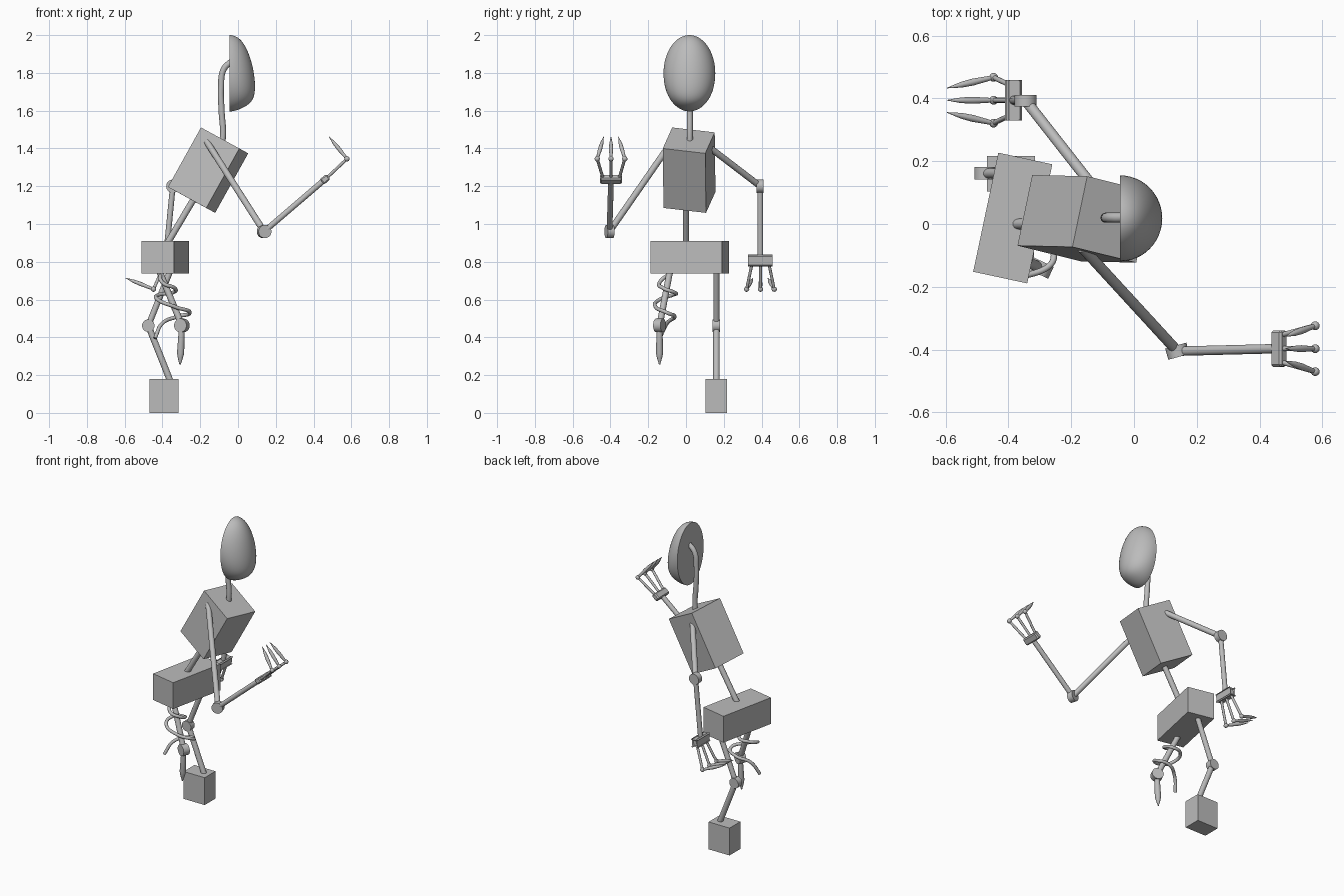
import bpy, bmesh, math
from mathutils import Vector, Matrix

if "Cube" in bpy.data.objects:
    bpy.data.objects.remove(bpy.data.objects["Cube"])

grey = bpy.data.materials.new("plain_grey")
grey.diffuse_color = (0.5, 0.5, 0.5, 1)
grey.use_nodes = True
grey.node_tree.nodes["Principled BSDF"].inputs["Base Color"].default_value = grey.diffuse_color


def finish(bm, name, smooth=True):
    bmesh.ops.recalc_face_normals(bm, faces=bm.faces)
    me = bpy.data.meshes.new(name)
    bm.to_mesh(me)
    bm.free()
    me.materials.append(grey)
    ob = bpy.data.objects.new(name, me)
    bpy.context.collection.objects.link(ob)
    if smooth:
        bpy.ops.object.select_all(action='DESELECT')
        ob.select_set(True)
        bpy.context.view_layer.objects.active = ob
        bpy.ops.object.shade_smooth_by_angle(angle=math.radians(40))
    return ob


def box(name, centre, a, b, c, bevel=0):
    """Box spanned by three full edge vectors."""
    bm = bmesh.new()
    bmesh.ops.create_cube(bm, size=1)
    a, b, c = Vector(a), Vector(b), Vector(c)
    for v in bm.verts:
        v.co = Vector(centre) + a * v.co.x + b * v.co.y + c * v.co.z
    if bevel:
        bmesh.ops.bevel(bm, geom=bm.edges[:], offset=bevel, segments=1, affect='EDGES')
    return finish(bm, name, False)


def rod(name, p, q, profile, sides=20):
    """Round part from p to q; profile lists (fraction along, radius)."""
    p, q = Vector(p), Vector(q)
    turn = (q - p).to_track_quat('Z', 'Y')
    bm = bmesh.new()
    rings = []
    for t, r in profile:
        rings.append([bm.verts.new(p.lerp(q, t) + turn @ Vector(
            (r * math.cos(2 * math.pi * i / sides), r * math.sin(2 * math.pi * i / sides), 0)))
            for i in range(sides)])
    for lo, hi in zip(rings, rings[1:]):
        for i in range(sides):
            j = (i + 1) % sides
            bm.faces.new((lo[i], lo[j], hi[j], hi[i]))
    bm.faces.new(rings[0])
    bm.faces.new(rings[-1])
    return finish(bm, name)


def tube(name, p, q, r):
    return rod(name, p, q, [(0, r), (1, r)])


def disc(name, centre, axis, r, width):
    c, h = Vector(centre), Vector(axis).normalized() * width / 2
    return rod(name, c - h, c + h, [(0, r), (1, r)], 32)


def ball(name, centre, r):
    bm = bmesh.new()
    bmesh.ops.create_uvsphere(bm, u_segments=16, v_segments=10, radius=r,
                              matrix=Matrix.Translation(centre))
    return finish(bm, name)


def cable(name, points, r):
    cu = bpy.data.curves.new(name, 'CURVE')
    cu.dimensions = '3D'
    cu.bevel_depth, cu.bevel_resolution, cu.resolution_u = r, 4, 10
    cu.use_fill_caps = True
    sp = cu.splines.new('BEZIER')
    sp.bezier_points.add(len(points) - 1)
    for bp, co in zip(sp.bezier_points, points):
        bp.co = co
        bp.handle_left_type = bp.handle_right_type = 'AUTO'
    cu.materials.append(grey)
    ob = bpy.data.objects.new(name, cu)
    bpy.context.collection.objects.link(ob)


# Head: half egg with a flat back, fullest below the middle
bm = bmesh.new()
bmesh.ops.create_uvsphere(bm, u_segments=48, v_segments=32, radius=1)
cut = bmesh.ops.bisect_plane(bm, geom=bm.verts[:] + bm.edges[:] + bm.faces[:], dist=1e-5,
                             plane_co=(0, 0, 0), plane_no=(-1, 0, 0), clear_outer=True)
bmesh.ops.holes_fill(bm, edges=[e for e in bm.edges if e.is_boundary])
for v in bm.verts:
    x, y, z = v.co
    v.co = (-0.045 + 0.135 * x, 0.018 + 0.137 * y,
            1.798 + 0.202 * z - 0.07 * x * (1 - z * z))
finish(bm, "head")

# Neck, torso, spine, pelvis
cable("neck", [(-0.10, 0.02, 1.36), (-0.08, 0.02, 1.46), (-0.087, 0.02, 1.6),
               (-0.09, 0.02, 1.72), (-0.075, 0.02, 1.82), (-0.03, 0.02, 1.865)], 0.016)
box("torso", (-0.1585, 0.0165, 1.285), (0.203, -0.05, -0.111),
    (0.047, 0.225, -0.026), (0.175, -0.004, 0.315))
tube("spine", (-0.39, 0, 0.87), (-0.2, 0, 1.19), 0.017)
box("pelvis", (-0.386, 0.019, 0.824), (0.172, -0.037, 0), (0.08, 0.379, 0), (0, 0, 0.173))

# Whole leg with block foot
knee = (-0.475, 0.161, 0.462)
tube("left_thigh", (-0.355, 0.161, 0.76), knee, 0.016)
disc("left_knee", knee, (0, 1, 0), 0.033, 0.04)
tube("left_shin", knee, (-0.355, 0.161, 0.16), 0.017)
box("left_foot", (-0.392, 0.16, 0.09), (0.153, 0, 0), (0, 0.112, 0), (0, 0, 0.18))

# Broken leg: pointed shin and a loose cable coiled round the thigh
knee = (-0.297, -0.14, 0.463)
tube("right_thigh", (-0.42, -0.083, 0.76), knee, 0.017)
disc("right_knee", knee, (0.42, 0.91, 0), 0.036, 0.042)
rod("right_shin_stump", knee, (-0.307, -0.14, 0.255),
    [(0, 0.015), (0.7, 0.019), (0.82, 0.014), (1, 0.003)])
cable("loose_cable", [(-0.41, -0.075, 0.745), (-0.40, -0.14, 0.69), (-0.335, -0.12, 0.66),
                      (-0.345, -0.06, 0.637), (-0.42, -0.07, 0.625), (-0.425, -0.14, 0.6),
                      (-0.33, -0.16, 0.56), (-0.255, -0.10, 0.53), (-0.32, -0.06, 0.51),
                      (-0.40, -0.10, 0.475), (-0.44, -0.14, 0.395)], 0.01)


def arm(side, shoulder, elbow, wrist, axis, fingers):
    tube(side + "_upper_arm", shoulder, elbow, 0.017)
    disc(side + "_elbow", elbow, axis, 0.035, 0.037)
    tube(side + "_forearm", elbow, wrist, 0.015)
    d = (Vector(wrist) - Vector(elbow)).normalized()
    palm = Vector(wrist) + d * 0.015
    thick = d.cross(Vector((0, 1, 0))).normalized()
    box(side + "_palm", palm, d * 0.045, (0, 0.116, 0), thick * 0.036, 0.007)
    (jx, jz), (tx, tz) = fingers
    for i, label in enumerate(("outer", "middle", "inner")):
        s = i - 1
        y = wrist[1]
        base = palm + d * 0.01 + Vector((0, s * 0.043, 0))
        joint, tip = (jx, y + s * 0.073, jz), (tx, y + s * 0.039, tz)
        name = side + "_" + label + "_finger"
        tube(name + "_base", base, joint, 0.008)
        ball(name + "_joint", joint, 0.014)
        rod(name + "_tip", joint, tip, [(0, 0.007), (0.45, 0.011), (0.7, 0.009), (1, 0.001)], 14)


# Arms: one raised forward, one hanging
arm("right", (-0.165, -0.075, 1.435), (0.138, -0.405, 0.96), (0.45, -0.397, 1.227),
    (-0.27, 0.96, 0), ((0.577, 1.345), (0.482, 1.462)))
arm("left", (-0.135, 0.125, 1.405), (-0.345, 0.393, 1.2), (-0.382, 0.394, 0.822),
    (0, 1, 0), ((-0.447, 0.655), (-0.595, 0.714)))
